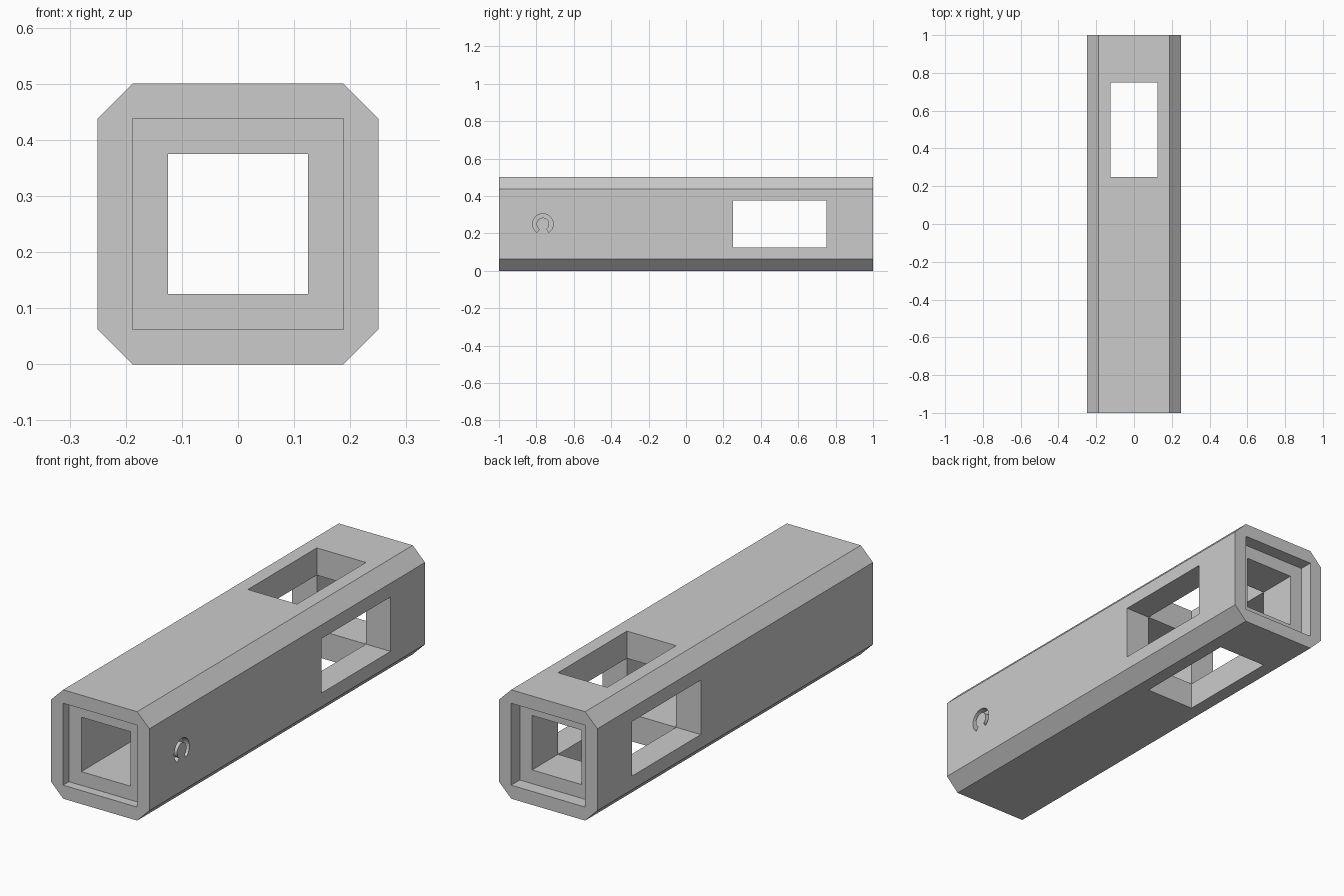
import bpy, bmesh
from math import radians, cos, sin

cube = bpy.data.objects.get("Cube")
if cube:
    bpy.data.objects.remove(cube, do_unlink=True)

grey = bpy.data.materials.new("plain grey")
grey.use_nodes = True
colour = (0.6, 0.6, 0.6, 1)
grey.diffuse_color = colour
grey.node_tree.nodes["Principled BSDF"].inputs["Base Color"].default_value = colour


def prism(name, outline, offset):
    """Extrude a closed outline of 3D points along an offset."""
    bm = bmesh.new()
    face = bm.faces.new([bm.verts.new(p) for p in outline])
    new = bmesh.ops.extrude_face_region(bm, geom=[face])["geom"]
    verts = [v for v in new if isinstance(v, bmesh.types.BMVert)]
    bmesh.ops.translate(bm, verts=verts, vec=offset)
    bmesh.ops.recalc_face_normals(bm, faces=bm.faces)
    mesh = bpy.data.meshes.new(name)
    bm.to_mesh(mesh)
    bm.free()
    mesh.materials.append(grey)
    obj = bpy.data.objects.new(name, mesh)
    bpy.context.collection.objects.link(obj)
    return obj


def box(name, low, high):
    (x0, y0, z0), (x1, y1, z1) = low, high
    return prism(name, [(x0, y0, z0), (x1, y0, z0), (x1, y1, z0), (x0, y1, z0)],
                 (0, 0, z1 - z0))


def cut(target, cutter):
    """Subtract the cutter, then remove it."""
    mod = target.modifiers.new("cut", 'BOOLEAN')
    mod.operation, mod.solver, mod.object = 'DIFFERENCE', 'EXACT', cutter
    bpy.context.view_layer.objects.active = target
    bpy.ops.object.modifier_apply(modifier=mod.name)
    bpy.data.objects.remove(cutter, do_unlink=True)


# Chamfered square bar
HALF, FLAT, MID = 0.25, 0.188, 0.25
corners = []
for sx, sz in ((1, 1), (-1, 1), (-1, -1), (1, -1)):
    pair = [(sx * HALF, -1, MID + sz * FLAT), (sx * FLAT, -1, MID + sz * HALF)]
    corners += pair if sx * sz > 0 else pair[::-1]
body = prism("chamfered_tube", corners, (0, 2, 0))

# Bore along the whole length and a shallow square recess at each end
B, R = 0.125, 0.188
cut(body, box("bore", (-B, -1.1, MID - B), (B, 1.1, MID + B)))
cut(body, box("front_recess", (-R, -1.1, MID - R), (R, -0.958, MID + R)))
cut(body, box("back_recess", (-R, 0.9375, MID - R), (R, 1.1, MID + R)))

# Windows through top and bottom, and through both sides
cut(body, box("vertical_window", (-B, 0.25, -0.1), (B, 0.75, 0.6)))
cut(body, box("side_window", (-0.4, 0.25, MID - B), (0.4, 0.75, MID + B)))

# Engraved open ring on the left side, gap at the bottom
STEPS = 24
angles = [radians(-55 + 290 * i / STEPS) for i in range(STEPS + 1)]
ring = [(0.22, -0.765 + r * cos(a), MID + r * sin(a))
        for r, turn in ((0.055, angles), (0.034, angles[::-1])) for a in turn]
cut(body, prism("ring_groove", ring, (0.1, 0, 0)))
